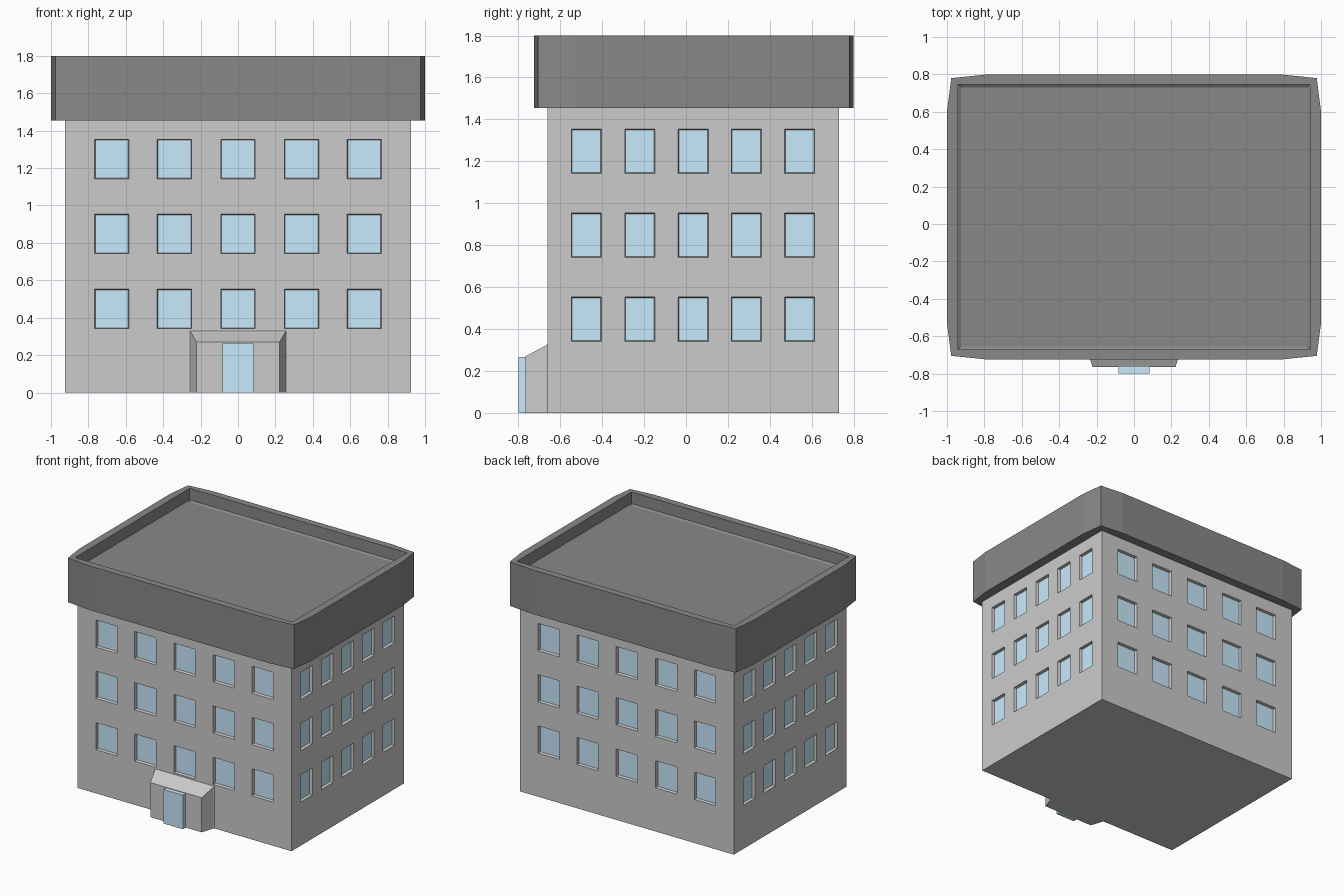
import bpy, bmesh

if "Cube" in bpy.data.objects:
    bpy.data.objects.remove(bpy.data.objects["Cube"])

def material(name, color):
    m = bpy.data.materials.new(name)
    m.diffuse_color = (*color, 1)
    m.use_nodes = True
    m.node_tree.nodes["Principled BSDF"].inputs["Base Color"].default_value = m.diffuse_color
    return m

wall_mat = material("wall_grey", (0.8, 0.8, 0.8))
roof_mat = material("dark_grey", (0.25, 0.25, 0.25))
glass_mat = material("glass_blue", (0.58, 0.82, 0.97))

def finish(name, bm, *mats):
    bmesh.ops.recalc_face_normals(bm, faces=bm.faces)
    me = bpy.data.meshes.new(name)
    bm.to_mesh(me)
    bm.free()
    for m in mats:
        me.materials.append(m)
    ob = bpy.data.objects.new(name, me)
    bpy.context.collection.objects.link(ob)
    return ob

def loft(name, rings, mat):
    """Skin equal-length rings of points and cap both ends."""
    bm = bmesh.new()
    vs = [[bm.verts.new(p) for p in r] for r in rings]
    n = len(rings[0])
    for a, b in zip(vs, vs[1:]):
        for i in range(n):
            j = (i + 1) % n
            bm.faces.new((a[i], a[j], b[j], b[i]))
    bm.faces.new(vs[0])
    bm.faces.new(vs[-1])
    return finish(name, bm, mat)

# Body: four gridded walls with recessed windows
X, Y0, Y1, TOP = 0.925, -0.66, 0.73, 1.46

def cuts(lo, hi, centres, half):
    return [lo] + [c + s * half for c in centres for s in (-1, 1)] + [hi]

xs = cuts(-X, X, (-0.675, -0.34, 0, 0.34, 0.675), 0.092)
ys = cuts(Y0, Y1, (-0.475, -0.22, 0.035, 0.288, 0.542), 0.072)
zs = cuts(0, TOP, (0.447, 0.848, 1.248), 0.106)

bm = bmesh.new()
windows = []

def wall(us, place):
    g = [[bm.verts.new(place(u, z)) for z in zs] for u in us]
    for i in range(len(us) - 1):
        for k in range(len(zs) - 1):
            f = bm.faces.new((g[i][k], g[i + 1][k], g[i + 1][k + 1], g[i][k + 1]))
            if i % 2 and k % 2:
                windows.append(f)

wall(xs, lambda u, z: (u, Y0, z))
wall(xs, lambda u, z: (u, Y1, z))
wall(ys, lambda u, z: (-X, u, z))
wall(ys, lambda u, z: (X, u, z))
bmesh.ops.remove_doubles(bm, verts=bm.verts, dist=0.0005)
bmesh.ops.holes_fill(bm, edges=[e for e in bm.edges if e.is_boundary], sides=0)
bmesh.ops.recalc_face_normals(bm, faces=bm.faces)
bmesh.ops.inset_individual(bm, faces=windows, thickness=0.006, depth=-0.022)
for f in windows:
    f.material_index = 1
finish("building_body", bm, wall_mat, glass_mat)

# Roof: slightly bowed parapet around a sunken deck
outer = [(0.78, -0.725), (0.977, -0.705), (1.0, -0.53),
         (1.0, 0.6), (0.977, 0.78), (0.78, 0.80)]
outer += [(-x, y) for x, y in reversed(outer)]

def clamp(v, lo, hi):
    return max(lo, min(hi, v))

def inside(h, y0, y1):
    pts = []
    for i, (x, y) in enumerate(outer):
        if i % 3 == 0 and abs(x) < 0.9 or i % 3 == 2 and abs(x) < 0.9:
            pts.append((x, y0 if y < 0 else y1))
        else:
            pts.append((clamp(x, -h, h), clamp(y, y0, y1)))
    return pts

def at(pts, z):
    return [(x, y, z) for x, y in pts]

rim, deck = inside(0.94, -0.67, 0.745), inside(0.925, -0.655, 0.73)
loft("parapet_roof", [at(outer, 1.455), at(outer, 1.80), at(rim, 1.80),
                      at(rim, 1.71), at(deck, 1.70)], roof_mat)

# Entrance porch, tapering outward from the wall
def porch_ring(w, h, y):
    return [(-w, y, 0), (w, y, 0), (w, y, h), (-w, y, h)]

loft("entrance_porch", [porch_ring(0.26, 0.333, -0.655), porch_ring(0.252, 0.322, -0.668),
                        porch_ring(0.222, 0.27, -0.765)], wall_mat)

# Door block
loft("door", [porch_ring(0.083, 0.266, -0.76), porch_ring(0.083, 0.266, -0.80)], glass_mat)
